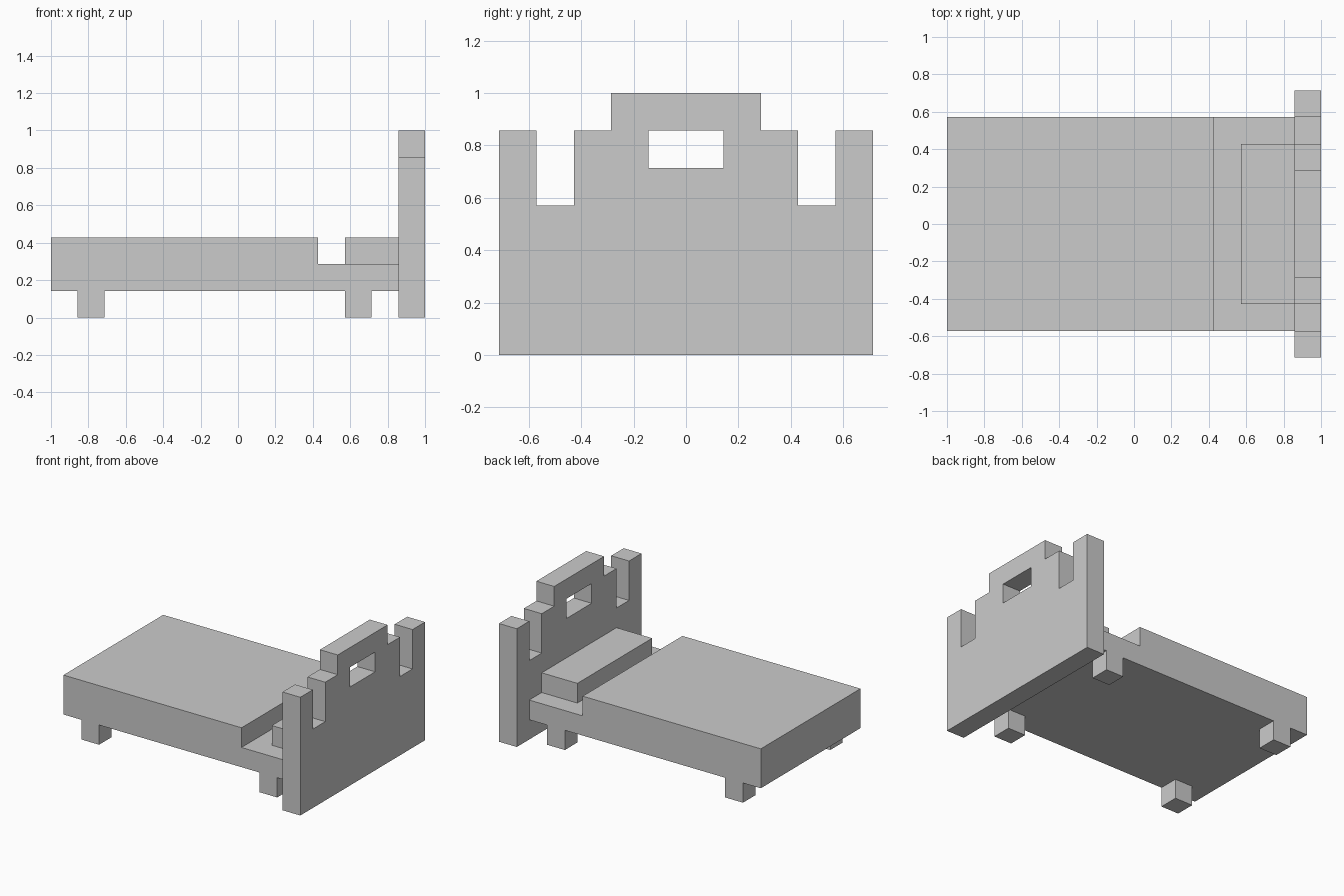
import bpy, bmesh
from mathutils import Vector

if "Cube" in bpy.data.objects:
    bpy.data.objects.remove(bpy.data.objects["Cube"])

U = 1 / 7  # the whole design sits on a 1/7 module


def extrude_profile(name, loops, place, depth):
    """Fill closed 2D loops (later loops are holes) and extrude by a vector."""
    bm = bmesh.new()
    edges = []
    for loop in loops:
        vs = [bm.verts.new(Vector(place(*p)) * U) for p in loop]
        edges += [bm.edges.new((v, vs[(i + 1) % len(vs)])) for i, v in enumerate(vs)]
    bmesh.ops.triangle_fill(bm, edges=edges, use_beauty=True)
    ext = bmesh.ops.extrude_face_region(bm, geom=bm.faces[:])
    moved = [g for g in ext["geom"] if isinstance(g, bmesh.types.BMVert)]
    bmesh.ops.translate(bm, verts=moved, vec=Vector(depth) * U)
    bmesh.ops.recalc_face_normals(bm, faces=bm.faces[:])
    mesh = bpy.data.meshes.new(name)
    bm.to_mesh(mesh)
    bm.free()
    obj = bpy.data.objects.new(name, mesh)
    bpy.context.collection.objects.link(obj)
    return obj


def box(name, x, y, z):
    """Box from (min, max) module ranges."""
    loop = [(x[0], y[0]), (x[1], y[0]), (x[1], y[1]), (x[0], y[1])]
    return extrude_profile(name, [loop], lambda a, b: (a, b, z[0]), (0, 0, z[1] - z[0]))


# Headboard: stepped, notched outline (half, mirrored) with a handle opening
half = [(5, 0), (5, 6), (4, 6), (4, 4), (3, 4), (3, 6), (2, 6), (2, 7)]
outline = half + [(-y, z) for y, z in reversed(half)]
opening = [(-1, 5), (1, 5), (1, 6), (-1, 6)]
extrude_profile("headboard", [outline, opening], lambda y, z: (6, y, z), (1, 0, 0))

# Bed base with the raised blanket, one stepped side profile
side = [(-7, 1), (6, 1), (6, 2), (3, 2), (3, 3), (-7, 3)]
extrude_profile("mattress", [side], lambda x, z: (x, -4, z), (0, 8, 0))

# Pillow against the headboard
box("pillow", (4, 6), (-3, 3), (2, 3))

# Four square legs, flush with the bed sides
for end, x in (("foot", -6), ("head", 4)):
    for side_name, y in (("front", -4), ("back", 3)):
        box(f"{end}_{side_name}_leg", (x, x + 1), (y, y + 1), (0, 1))
